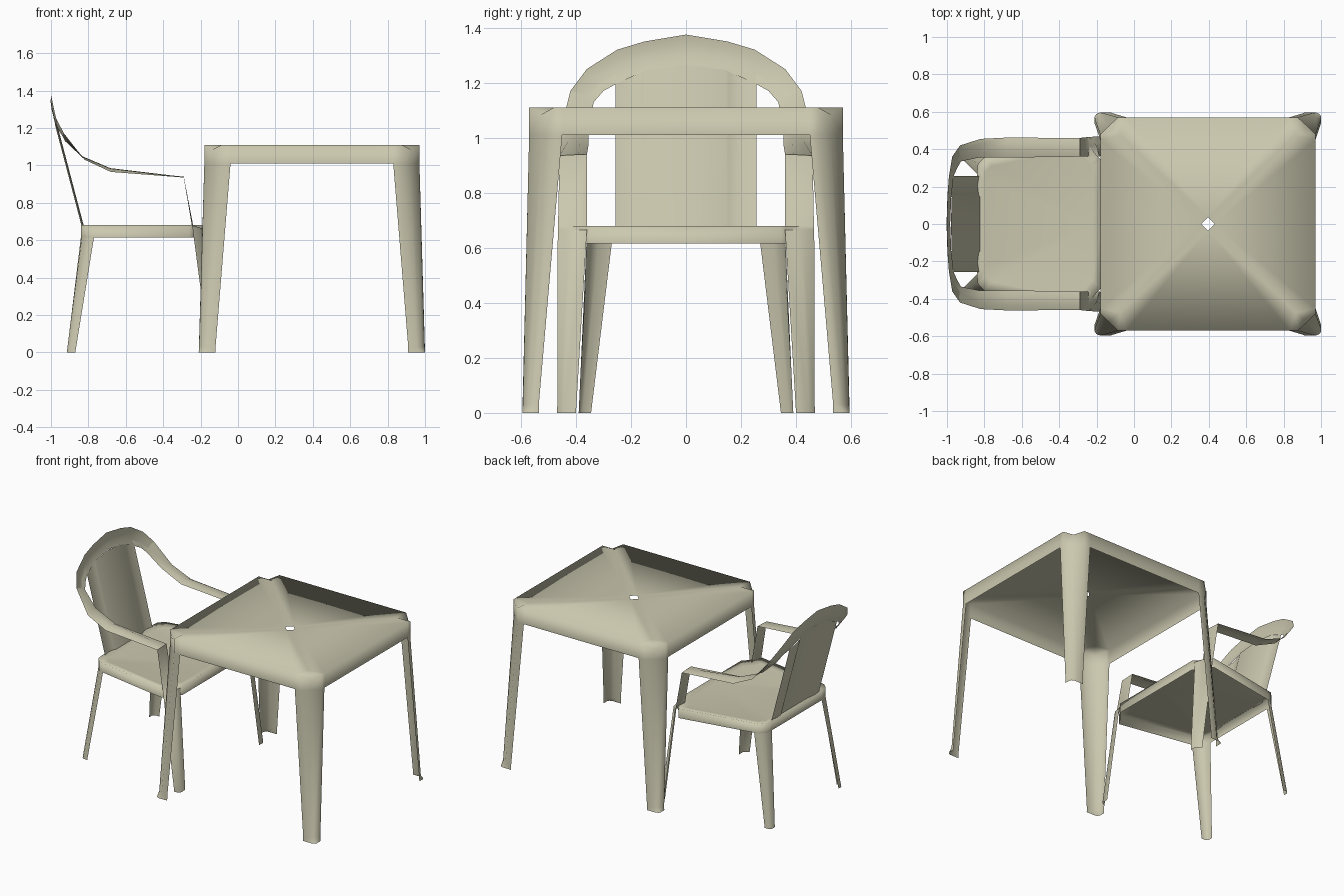
import bpy, bmesh, math
from mathutils import Vector

if "Cube" in bpy.data.objects:
    bpy.data.objects.remove(bpy.data.objects["Cube"], do_unlink=True)

plastic = bpy.data.materials.new("beige plastic")
plastic.use_nodes = True
plastic.diffuse_color = (0.60, 0.58, 0.43, 1)
shader = plastic.node_tree.nodes["Principled BSDF"]
shader.inputs["Base Color"].default_value = plastic.diffuse_color
shader.inputs["Roughness"].default_value = 0.6


def loft(faces, *rows):
    """Quads between successive rows of points."""
    for a, b in zip(rows, rows[1:]):
        for i in range(len(a) - 1):
            faces.append([a[i], a[i + 1], b[i + 1], b[i]])


def at(z, pts):
    return [(x, y, z) for x, y in pts]


def shell(name, faces, inside, mirror, loc=(0, 0, 0), angle=120):
    """Thin welded surface facing away from an inside point, mirrored."""
    bm = bmesh.new()
    for f in faces:
        bm.faces.new([bm.verts.new(p) for p in f])
    bmesh.ops.remove_doubles(bm, verts=bm.verts, dist=0.0005)
    bm.normal_update()
    for f in bm.faces:
        f.smooth = True
        if f.normal.dot(f.calc_center_median() - Vector(inside)) < 0:
            f.normal_flip()
    me = bpy.data.meshes.new(name)
    bm.to_mesh(me)
    bm.free()
    me.set_sharp_from_angle(angle=math.radians(angle))
    me.materials.append(plastic)
    ob = bpy.data.objects.new(name, me)
    ob.location = loc
    bpy.context.collection.objects.link(ob)
    mod = ob.modifiers.new("mirror", "MIRROR")
    mod.use_axis = mirror
    mod.merge_threshold = 0.0005
    return ob


both, sides = (True, True, False), (False, True, False)
hx, hy, top, rim = 0.575, 0.57, 1.11, 1.01

# Table top: dished quarter with a centre hole and notched corner
p1, p2 = (hx, hy - 0.12, top), (hx - 0.14, hy, top)
c1, c2 = (hx, hy - 0.09, top), (hx - 0.095, hy, top)
notch = (hx - 0.045, hy - 0.045, top - 0.025)
inner = (hx - 0.105, hy - 0.095, top)
mx, my = (hx, 0, top), (0, hy, top)
h1, h2 = (0.036, 0, top - 0.018), (0, 0.036, top - 0.018)
corner = [p1, c1, notch, c2, p2]
faces = [[h1, mx, p1], [h1, p1, inner], [h1, inner, h2], [h2, inner, p2], [h2, p2, my]]
faces += [[inner, a, b] for a, b in zip(corner, corner[1:])]

# Table skirt and splayed corner legs with flared feet
neck = at(rim, [p[:2] for p in corner])
ankle = at(0.03, [(0.604, 0.535), (0.603, 0.555), (0.582, 0.573), (0.56, 0.593), (0.515, 0.594)])
foot = at(0, [(0.605, 0.535), (0.605, 0.575), (0.597, 0.588), (0.58, 0.595), (0.515, 0.595)])
loft(faces, corner, neck, ankle, foot)
loft(faces, [mx, p1], [(hx, 0, rim), neck[0]])
loft(faces, [p2, my], [neck[-1], (0, hy, rim)])
shell("table", faces, (0, 0, 0.3), both, (0.395, 0, 0))

# Chair seat: dished, with a shallow skirt widening towards the arm posts
seat, low = 0.68, 0.615
outline = [(-0.84, 0), (-0.84, 0.27), (-0.835, 0.32), (-0.80, 0.355), (-0.77, 0.362),
           (-0.26, 0.455), (-0.235, 0.41), (-0.195, 0.362), (-0.177, 0.345), (-0.177, 0)]
upper = at(seat, outline)
ring = at(seat - 0.01, [(-0.52 + (x + 0.52) * 0.87, y * 0.87) for x, y in outline])
faces = [ring]
loft(faces, ring, upper, at(low, outline))
shell("chair_seat", faces, (-0.5, 0, 0.3), sides)

# Rear chair legs
faces = []
loft(faces, at(low, outline[1:5]),
     at(0, [(-0.915, 0.345), (-0.915, 0.375), (-0.90, 0.39), (-0.87, 0.39)]))
shell("chair_rear_legs", faces, (-0.5, 0, 0.3), sides)

# Front chair legs running up into the arm posts
faces = []
loft(faces,
     [(-0.29, 0.36, 0.94), (-0.29, 0.41, 0.938), (-0.29, 0.46, 0.935)],
     [(-0.245, 0.36, seat), (-0.24, 0.415, seat), (-0.247, 0.465, seat)],
     [(-0.185, 0.36, seat - 0.015), (-0.20, 0.42, seat - 0.015), (-0.243, 0.466, seat - 0.015)],
     [(-0.12, 0.40, 0), (-0.12, 0.445, 0), (-0.155, 0.468, 0)])
shell("chair_front_legs", faces, (-0.6, 0, 0.4), sides, angle=60)

# Arms sweeping back into the arch: outer and inner edges with a raised middle
outer = [(-0.29, 0.46, 0.935), (-0.68, 0.462, 0.965), (-0.82, 0.455, 1.03),
         (-0.93, 0.42, 1.17), (-0.972, 0.36, 1.25), (-0.988, 0.25, 1.32),
         (-0.994, 0.15, 1.35), (-0.998, 0, 1.375)]
inside = [(-0.29, 0.36, 0.94), (-0.68, 0.355, 0.97), (-0.83, 0.355, 1.04),
          (-0.925, 0.335, 1.13), (-0.945, 0.30, 1.17), (-0.965, 0.255, 1.195),
          (-0.977, 0.145, 1.245), (-0.983, 0, 1.265)]


def blend(t, lift):
    row = []
    for i, (a, b) in enumerate(zip(outer, inside)):
        s = min(i / 4, 1)
        p = Vector(a).lerp(Vector(b), t)
        row.append(tuple(p + Vector((-0.4 * s, 0, 1 - s)) * lift * min(i, 1)))
    return row


faces = []
loft(faces, outer, blend(0.3, 0.022), blend(0.7, 0.022), inside)
shell("chair_arms_and_arch", faces, (-0.55, 0, 0.3), sides)

# Backrest: raised centre panel between two gently rounded side slats
section = [(0, 0.006, 1.265), (0.145, 0.006, 1.247), (0.157, 0, 1.24),
           (0.205, -0.006, 1.22), (0.257, 0.002, 1.194)]
faces = []
loft(faces, [(-0.83 + d, y, seat - 0.005) for y, d, z in section],
     [(-0.83 + d - (z - seat) * 0.265, y, z) for y, d, z in section])
shell("chair_backrest", faces, (-0.4, 0, 0.9), sides)
